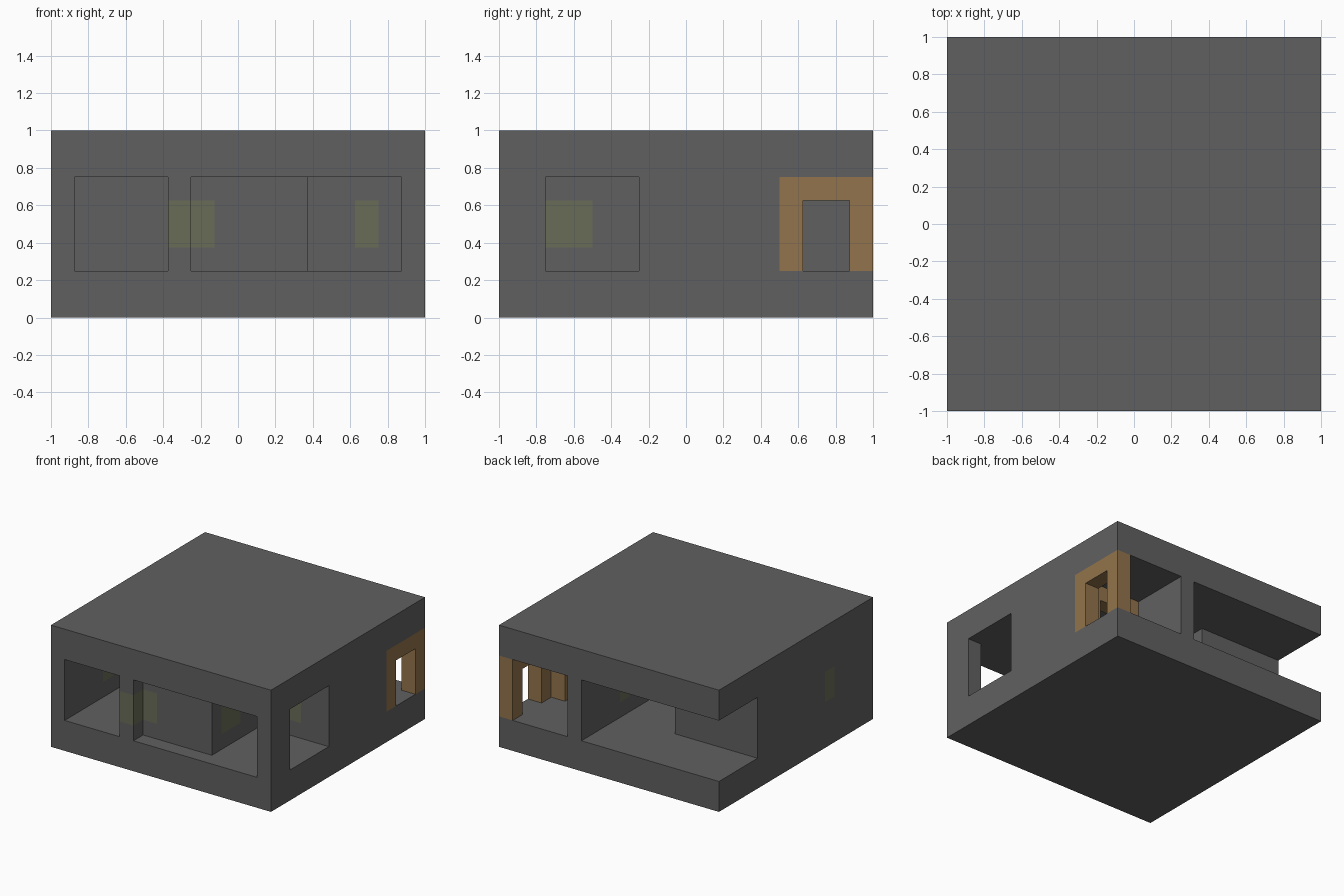
import bpy
import bmesh
from mathutils import Matrix, Vector

old = bpy.data.objects.get("Cube")
if old:
    bpy.data.objects.remove(old, do_unlink=True)


def make_material(name, color):
    mat = bpy.data.materials.new(name)
    mat.use_nodes = True
    mat.diffuse_color = (*color, 1)
    bsdf = next(n for n in mat.node_tree.nodes if n.type == "BSDF_PRINCIPLED")
    bsdf.inputs["Base Color"].default_value = (*color, 1)
    return mat


grey = make_material("dark grey", (0.118, 0.118, 0.118))
orange = make_material("wood orange", (0.29, 0.175, 0.072))
olive = make_material("dull olive", (0.14, 0.15, 0.095))

T = 0.125                  # wall thickness
LOW, HIGH = 0.25, 0.75     # floor top and ceiling
PANEL = (0.375, 0.625)     # height range of the olive panels
DOOR = (LOW, 0.625)        # height range of the doorways


def add_box(bm, lo, hi, slot=0):
    lo, hi = Vector(lo), Vector(hi)
    place = Matrix.Translation((lo + hi) / 2) @ Matrix.Diagonal((*(hi - lo), 1))
    made = bmesh.ops.create_cube(bm, size=1, matrix=place)
    for face in {f for v in made["verts"] for f in v.link_faces}:
        face.material_index = slot


def finish(name, bm, *mats):
    mesh = bpy.data.meshes.new(name)
    bm.to_mesh(mesh)
    bm.free()
    for mat in mats:
        mesh.materials.append(mat)
    obj = bpy.data.objects.new(name, mesh)
    bpy.context.collection.objects.link(obj)


def slab(name, z0, z1):
    bm = bmesh.new()
    add_box(bm, (-1, -1, z0), (1, 1, z1))
    finish(name, bm, grey)


def wall(name, axis, start, end, side, mat=grey, panels=(), doors=()):
    """Straight wall along an axis; panels are filled in olive, doors left open."""
    bm = bmesh.new()

    def piece(a, b, z0, z1, slot=0):
        if b - a < 0.001 or z1 - z0 < 0.001:
            return
        if axis == "x":
            add_box(bm, (a, side, z0), (b, side + T, z1), slot)
        else:
            add_box(bm, (side, a, z0), (side + T, b, z1), slot)

    gaps = [(a, b, *PANEL, True) for a, b in panels]
    gaps += [(a, b, *DOOR, False) for a, b in doors]
    at = start
    for a, b, z0, z1, filled in sorted(gaps):
        piece(at, a, LOW, HIGH)
        piece(a, b, LOW, z0)
        piece(a, b, z1, HIGH)
        if filled:
            piece(a, b, z0, z1, 1)
        at = b
    piece(at, end, LOW, HIGH)
    finish(name, bm, mat, olive)


# Floor and roof
slab("floor_slab", 0, LOW)
slab("roof_slab", HIGH, 1)

# Long room on the -x side
wall("long_room_outer_wall", "y", -1, 0.5, -1, panels=[(-0.5, -0.375)])
wall("long_room_back_wall", "x", -0.875, -0.375, 0.375)

# Central hall, open at the back
wall("hall_right_wall", "y", -1, 0.5, -0.375, panels=[(-1, -0.75)])
wall("hall_front_wall", "x", -0.25, 0.25, -0.875, panels=[(-0.25, -0.125)])
wall("hall_left_wall", "y", -0.875, 1, 0.25,
     panels=[(-0.75, -0.5), (0.375, 0.5)])

# Front corner room with a corner post
wall("front_corner_post", "y", -1, -0.75, 0.875)
wall("front_room_back_wall", "x", 0.375, 0.875, -0.25, panels=[(0.625, 0.75)])
wall("middle_room_outer_wall", "y", -0.25, 0.5, 0.875)

# Entrance room with two framed doorways
wall("entrance_outer_frame", "y", 0.5, 1, 0.875, orange, doors=[(0.625, 0.875)])
wall("entrance_inner_frame", "x", 0.375, 0.875, 0.375, orange, doors=[(0.5, 0.75)])
